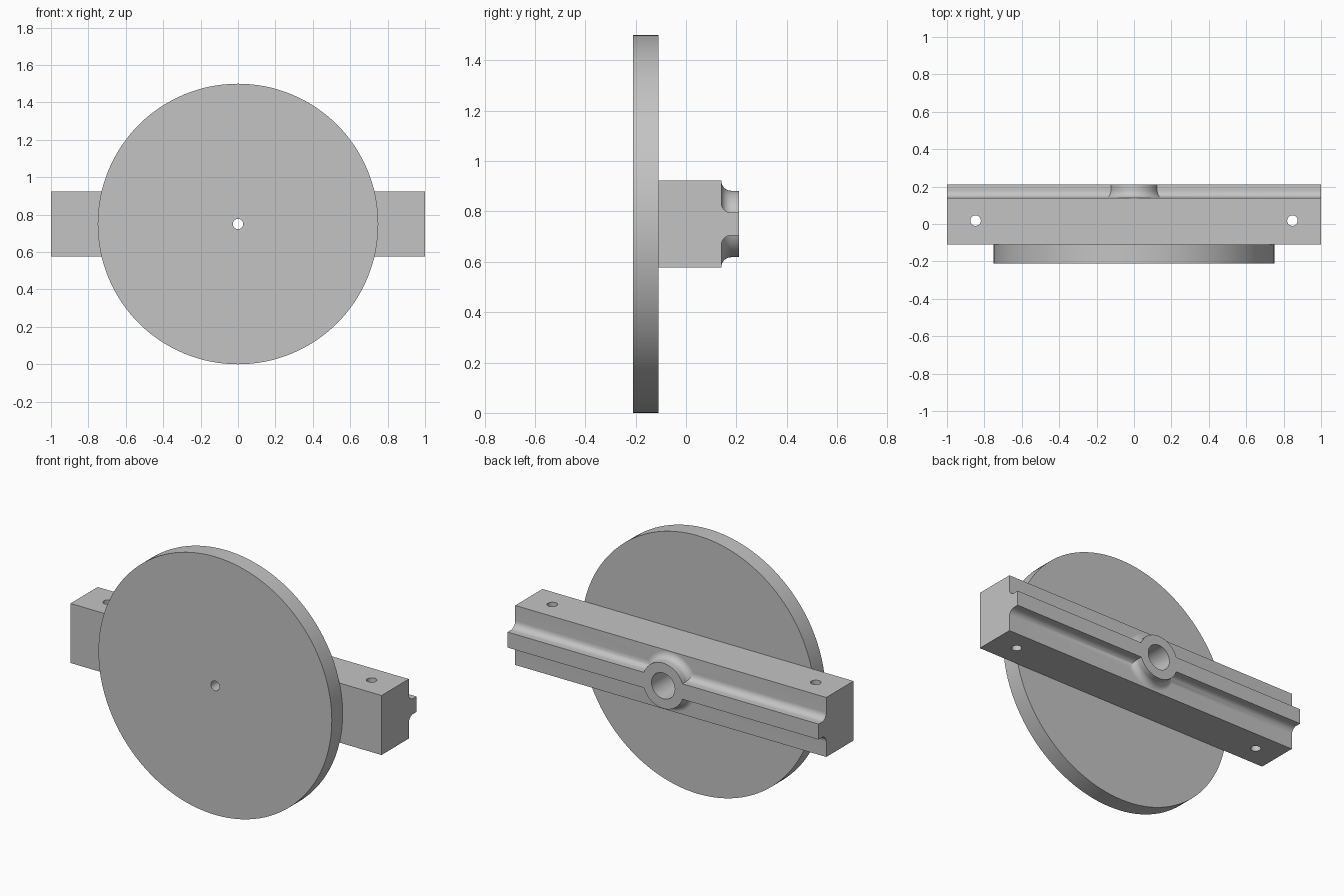
import bpy, bmesh
from math import sin, cos, pi
from mathutils import Matrix, Vector

default = bpy.data.objects.get("Cube")
if default:
    bpy.data.objects.remove(default, do_unlink=True)

# Main dimensions
MID_Z = 0.75
DISC_R, DISC_FRONT, DISC_BACK = 0.75, -0.21, -0.11
BAR_BACK, RAIL_BACK = 0.14, 0.21
BAR_HALF, RAIL_HALF = 0.173, 0.045
BOSS_R, FILLET = 0.132, 0.04
BORE_R, PIN_R = 0.075, 0.028

grey = bpy.data.materials.new("plain grey")
grey.use_nodes = True
colour = (0.55, 0.55, 0.55, 1)
grey.diffuse_color = colour
grey.node_tree.nodes["Principled BSDF"].inputs["Base Color"].default_value = colour


def make_object(name, bm):
    bmesh.ops.recalc_face_normals(bm, faces=bm.faces[:])
    mesh = bpy.data.meshes.new(name)
    bm.to_mesh(mesh)
    bm.free()
    mesh.materials.append(grey)
    obj = bpy.data.objects.new(name, mesh)
    bpy.context.collection.objects.link(obj)
    return obj


def lathe(name, profile, closed=False, steps=96):
    """Turn (radius, y) points about the axis through the disc centre."""
    bm = bmesh.new()
    verts = [bm.verts.new((r, y, MID_Z)) for r, y in profile]
    pairs = list(zip(verts, verts[1:]))
    if closed:
        pairs.append((verts[-1], verts[0]))
    edges = [bm.edges.new(p) for p in pairs]
    bmesh.ops.spin(bm, geom=verts + edges, cent=(0, 0, MID_Z), axis=(0, 1, 0),
                   angle=2 * pi, steps=steps)
    bmesh.ops.remove_doubles(bm, verts=bm.verts[:], dist=0.0001)
    return make_object(name, bm)


def cylinder(name, centre, radius, depth, along_y=False):
    bm = bmesh.new()
    turn = Matrix.Rotation(pi / 2, 4, "X") if along_y else Matrix()
    bmesh.ops.create_cone(bm, cap_ends=True, segments=48, radius1=radius,
                          radius2=radius, depth=depth,
                          matrix=Matrix.Translation(centre) @ turn)
    return make_object(name, bm)


def combine(target, tool, operation):
    """Apply a boolean, then discard the tool."""
    tool.hide_render = True
    mod = target.modifiers.new(operation, "BOOLEAN")
    mod.operation, mod.solver, mod.object = operation, "EXACT", tool
    bpy.context.view_layer.objects.active = target
    bpy.ops.object.modifier_apply(modifier=mod.name)
    bpy.data.objects.remove(tool, do_unlink=True)


def cove(half):
    """Concave fillet from a wall at this distance out to the bar's back face."""
    return [(half + FILLET * (1 - cos(a)), BAR_BACK + FILLET * (1 - sin(a)))
            for a in (i * pi / 24 for i in range(13))]


# Round face plate with a small centre hole
disc = lathe("face_disc", [(PIN_R, DISC_FRONT), (DISC_R, DISC_FRONT),
                           (DISC_R, DISC_BACK), (PIN_R, DISC_BACK)], closed=True, steps=128)

# Cross bar with a narrow filleted rail along its back
half = ([(RAIL_HALF, RAIL_BACK)] + cove(RAIL_HALF)
        + [(BAR_HALF, BAR_BACK), (BAR_HALF, DISC_BACK)])
outline = half + [(-z, y) for z, y in reversed(half)]
bm = bmesh.new()
end = bm.faces.new([bm.verts.new((-1, y, MID_Z + z)) for z, y in outline])
side = bmesh.ops.extrude_face_region(bm, geom=[end])
bmesh.ops.translate(bm, vec=Vector((2, 0, 0)),
                    verts=[g for g in side["geom"] if isinstance(g, bmesh.types.BMVert)])
bar = make_object("cross_bar", bm)

# Filleted boss in the middle of the rail
boss = lathe("boss", [(0, RAIL_BACK), (BOSS_R, RAIL_BACK)] + cove(BOSS_R)
             + [(BOSS_R + FILLET, 0.1), (0, 0.1)])
combine(bar, boss, "UNION")

# Centre bore and a mounting hole near each end
combine(bar, cylinder("bore", (0, 0, MID_Z), BORE_R, 1, along_y=True), "DIFFERENCE")
for x in (-0.847, 0.847):
    combine(bar, cylinder("mounting_hole", (x, 0.018, MID_Z), PIN_R, 1), "DIFFERENCE")

# Smooth the curved walls and keep the edges crisp
for obj in (disc, bar):
    bpy.ops.object.select_all(action="DESELECT")
    obj.select_set(True)
    bpy.context.view_layer.objects.active = obj
    bpy.ops.object.shade_smooth_by_angle(angle=pi / 6)
